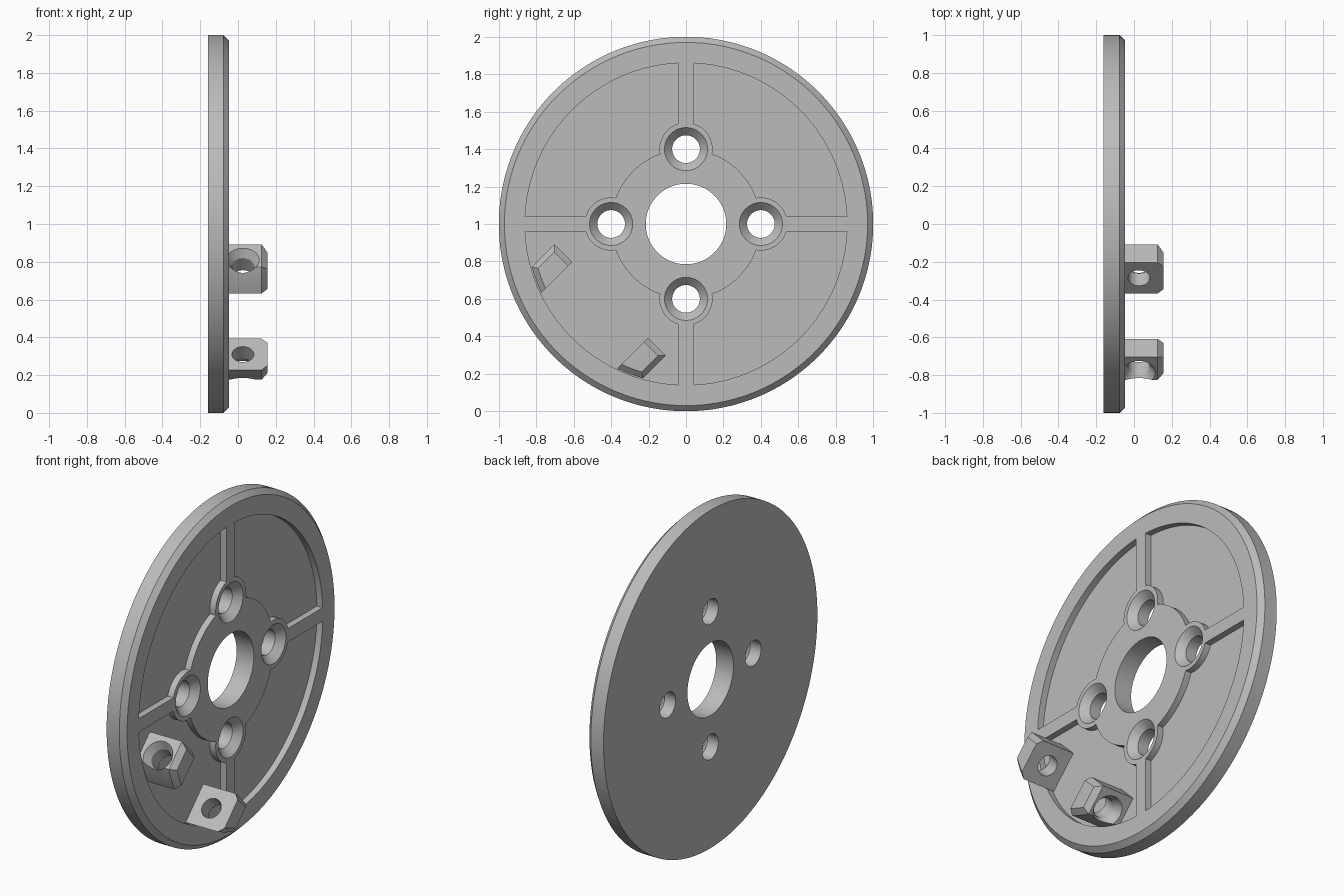
import bpy, bmesh
from math import sin, cos, pi, sqrt, asin, acos, atan2
from mathutils import Vector

if "Cube" in bpy.data.objects:
    bpy.data.objects.remove(bpy.data.objects["Cube"])

grey = bpy.data.materials.new("plain grey")
grey.use_nodes = True
grey.diffuse_color = (0.5, 0.5, 0.5, 1)
grey.node_tree.nodes["Principled BSDF"].inputs["Base Color"].default_value = (0.5, 0.5, 0.5, 1)

BACK, FACE, FLOOR = -0.16, -0.047, -0.085   # plate levels along x
AXIS = Vector((0, 0, 1))                    # centre of the plate
X, Y, Z = Vector((1, 0, 0)), Vector((0, 1, 0)), Vector((0, 0, 1))


def loft(name, rings, loop=False):
    """Skin a row of equal rings, closing it as a loop or with end caps."""
    bm = bmesh.new()
    rows = [[bm.verts.new(p) for p in ring] for ring in rings]
    n = len(rows[0])
    pairs = list(zip(rows, rows[1:])) + ([(rows[-1], rows[0])] if loop else [])
    for a, b in pairs:
        for i in range(n):
            j = (i + 1) % n
            bm.faces.new((a[i], a[j], b[j], b[i]))
    if not loop:
        bm.faces.new(rows[0])
        bm.faces.new(rows[-1])
    bmesh.ops.recalc_face_normals(bm, faces=bm.faces)
    mesh = bpy.data.meshes.new(name)
    bm.to_mesh(mesh)
    bm.free()
    mesh.materials.append(grey)
    obj = bpy.data.objects.new(name, mesh)
    bpy.context.collection.objects.link(obj)
    return obj


def turned(name, origin, axis, e1, e2, profile, seg, loop=False):
    """Turn a profile of (distance, radius) about an axis."""
    def ring(d, r):
        return [origin + axis * d + r * (cos(t) * e1 + sin(t) * e2)
                for t in (2 * pi * i / seg for i in range(seg))]
    return loft(name, [ring(d, r) for d, r in profile], loop)


def cut(obj, cutter):
    cutter.hide_render = True
    mod = obj.modifiers.new("cut", "BOOLEAN")
    mod.operation, mod.solver, mod.object = "DIFFERENCE", "EXACT", cutter
    bpy.context.view_layer.objects.active = obj
    bpy.ops.object.modifier_apply(modifier=mod.name)
    bpy.data.objects.remove(cutter)


def smooth(obj):
    bpy.ops.object.select_all(action="DESELECT")
    obj.select_set(True)
    bpy.context.view_layer.objects.active = obj
    bpy.ops.object.shade_smooth_by_angle(angle=pi / 7)


# Round plate with a bevelled front rim and a centre bore
plate = turned("round_plate", AXIS, X, Y, Z,
               [(BACK, 0.215), (BACK, 1), (FACE - 0.03, 1), (FACE, 0.97), (FACE, 0.215)],
               144, loop=True)

# Outline of one recessed quarter, between ribs, hub and bolt bosses
RIM, HUB, BOSS, RIB, BOLT = 0.86, 0.40, 0.142, 0.04, 0.40


def arc(c, r, a0, a1, n):
    return [(c + r * cos(a0 + (a1 - a0) * i / n), r * sin(a0 + (a1 - a0) * i / n))
            for i in range(n + 1)]


edge = asin(RIB / RIM)
meet = acos(1 - BOSS ** 2 / (2 * BOLT ** 2))
meet_boss = atan2(HUB * sin(meet), HUB * cos(meet) - BOLT)
boss_arc = arc(BOLT, BOSS, asin(RIB / BOSS), meet_boss, 12)
outline = arc(0, RIM, pi / 2 - edge, edge, 36) + boss_arc
outline += arc(0, HUB, meet, pi / 2 - meet, 16)[1:-1]
outline += [(b, a) for a, b in reversed(boss_arc)]

for k in range(4):
    c, s = round(cos(k * pi / 2)), round(sin(k * pi / 2))
    e1, e2 = c * Y + s * Z, c * Z - s * Y
    # Recessed quarter
    cut(plate, loft("recess", [[AXIS + X * d + a * e1 + b * e2 for a, b in outline]
                               for d in (FLOOR, 0.05)]))
    # Countersunk bolt hole
    cut(plate, turned("bolt_hole", AXIS + BOLT * e1, X, e1, e2,
                      [(BACK - 0.1, 0.074), (FACE - 0.042, 0.074),
                       (FACE, 0.115), (0.05, 0.115)], 48))
smooth(plate)

# Pair of drilled lugs, mirrored about the diagonal of the plate
INNER, OUTER, NEAR, FAR, BEVEL = 0.286, 0.421, -0.573, 0.855, 0.03
TOP = 0.155


def lug_outline(c):
    """Points (u along the diagonal, v across it), inset by c except inside."""
    vs = [INNER + (OUTER - c - INNER) * i / 8 for i in range(9)]
    return [(NEAR - c, OUTER - c), (NEAR - c, INNER)] + \
           [(-sqrt((FAR - c) ** 2 - v * v), v) for v in vs]


u_dir = (Y + Z) / sqrt(2)
for name, side in (("upper_lug", 1), ("lower_lug", -1)):
    v_dir = side * (Z - Y) / sqrt(2)
    lug = loft(name, [[AXIS + X * d + u * u_dir + v * v_dir for u, v in lug_outline(c)]
                      for d, c in ((FLOOR - 0.01, 0), (TOP - BEVEL, 0), (TOP, BEVEL))])
    # Cross hole, countersunk on the outer side
    cut(lug, turned("cross_hole", AXIS + X * 0.026 - u_dir * 0.69, v_dir, X, u_dir,
                    [(INNER - 0.1, 0.058), (OUTER - 0.045, 0.058),
                     (OUTER, 0.087), (OUTER + 0.1, 0.087)], 48))
    smooth(lug)
